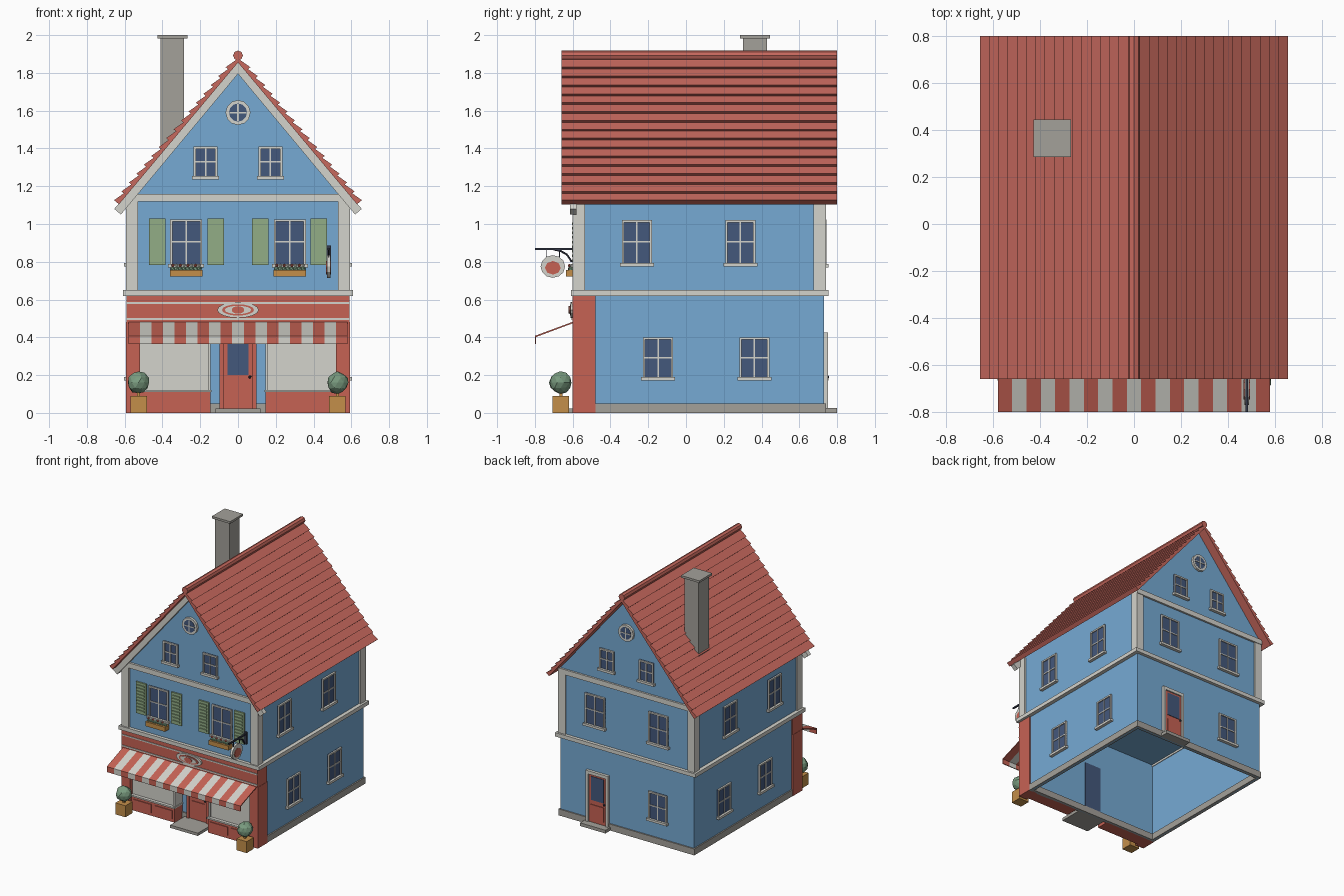
import bpy, bmesh, math, random
from mathutils import Matrix, Vector

if "Cube" in bpy.data.objects:
    bpy.data.objects.remove(bpy.data.objects["Cube"])

random.seed(4)

def mat(name, r, g, b):
    m = bpy.data.materials.new(name)
    lin = [(c / 255 / 12.92) if c < 11 else ((c / 255 + 0.055) / 1.055) ** 2.4 for c in (r, g, b)]
    m.diffuse_color = (*lin, 1)
    m.use_nodes = True
    m.node_tree.nodes["Principled BSDF"].inputs["Base Color"].default_value = m.diffuse_color
    return m

BLUE = mat("wall_blue", 118, 170, 212)
CREAM = mat("trim_cream", 212, 211, 204)
RED = mat("shop_red", 198, 98, 84)
ROOF = mat("roof_red", 198, 104, 93)
GLASS = mat("glass_navy", 68, 88, 124)
GREEN = mat("shutter_green", 146, 174, 134)
LEAF = mat("leaf_green", 122, 156, 128)
WOOD = mat("wood_ochre", 196, 143, 74)
STONE = mat("stone_grey", 164, 161, 154)
IRON = mat("iron_dark", 52, 56, 72)


class Part:
    """Collects simple solids into one named object."""
    def __init__(self, name, loc=(0, 0, 0), rot=0):
        self.name, self.loc, self.rot = name, loc, rot
        self.bm, self.mats = bmesh.new(), []

    def paint(self, verts, m):
        if m not in self.mats:
            self.mats.append(m)
        for f in {f for v in verts for f in v.link_faces}:
            f.material_index = self.mats.index(m)

    def box(self, x0, x1, y0, y1, z0, z1, m):
        mx = Matrix.Translation(((x0 + x1) / 2, (y0 + y1) / 2, (z0 + z1) / 2)) @ \
            Matrix.Diagonal((abs(x1 - x0), abs(y1 - y0), abs(z1 - z0), 1))
        self.paint(bmesh.ops.create_cube(self.bm, size=1, matrix=mx)["verts"], m)

    def prism(self, pts, y0, y1, m):
        vs = [self.bm.verts.new((x, y0, z)) for x, z in pts]
        f = self.bm.faces.new(vs)
        ext = bmesh.ops.extrude_face_region(self.bm, geom=[f])["geom"]
        new = [g for g in ext if isinstance(g, bmesh.types.BMVert)]
        bmesh.ops.translate(self.bm, verts=new, vec=(0, y1 - y0, 0))
        self.paint(vs + new, m)

    def disc(self, c, rx, rz, depth, m, seg=16, axis="Y"):
        turn = Matrix.Rotation(math.pi / 2, 4, "X") if axis == "Y" else Matrix.Rotation(math.pi / 2, 4, "Y")
        scale = Matrix.Diagonal((rx, 1, rz, 1)) if axis == "Y" else Matrix.Diagonal((1, rx, rz, 1))
        mx = Matrix.Translation(c) @ scale @ turn
        self.paint(bmesh.ops.create_cone(self.bm, cap_ends=True, segments=seg, radius1=1, radius2=1,
                                         depth=depth, matrix=mx)["verts"], m)

    def ball(self, c, r, m, sub=1, jitter=0.0):
        vs = bmesh.ops.create_icosphere(self.bm, subdivisions=sub, radius=r,
                                        matrix=Matrix.Translation(c))["verts"]
        for v in vs:
            v.co += (v.co - Vector(c)) * random.uniform(-jitter, jitter)
        self.paint(vs, m)

    def done(self):
        bmesh.ops.recalc_face_normals(self.bm, faces=self.bm.faces)
        me = bpy.data.meshes.new(self.name)
        self.bm.to_mesh(me)
        self.bm.free()
        for m in self.mats:
            me.materials.append(m)
        ob = bpy.data.objects.new(self.name, me)
        ob.location, ob.rotation_euler.z = self.loc, self.rot
        bpy.context.collection.objects.link(ob)
        return ob


# walls: hollow ground floor, solid gabled upper storey
p = Part("lower_walls")
p.box(-0.58, 0.58, -0.48, -0.47, 0, 0.64, BLUE)
p.box(-0.58, 0.58, 0.72, 0.73, 0, 0.64, BLUE)
for s in (-1, 1):
    p.box(s * 0.57, s * 0.58, -0.48, 0.73, 0, 0.64, BLUE)
p.box(-0.07, 0.07, -0.47, -0.466, 0.03, 0.42, GLASS)
p.done()
p = Part("upper_walls")
p.prism([(-0.58, 0.635), (0.58, 0.635), (0.58, 1.16), (0, 1.85), (-0.58, 1.16)], -0.585, 0.73, BLUE)
p.done()

# stone plinth and steps
p = Part("plinth")
p.box(-0.59, 0.59, -0.49, -0.46, 0, 0.05, STONE)
p.box(-0.59, 0.59, 0.71, 0.74, 0, 0.05, STONE)
for s in (-1, 1):
    p.box(s * 0.56, s * 0.59, -0.49, 0.74, 0, 0.05, STONE)
p.box(-0.12, 0.12, -0.67, -0.49, 0, 0.022, STONE)
p.box(0.14, 0.36, 0.73, 0.80, 0, 0.025, STONE)
p.done()

# cream trim: storey band, corner posts, gable bands, bargeboard
p = Part("trim")
p.box(-0.61, 0.61, -0.61, -0.56, 0.62, 0.65, CREAM)
p.box(-0.61, 0.61, 0.71, 0.755, 0.62, 0.65, CREAM)
for s in (-1, 1):
    p.box(s * 0.565, s * 0.61, -0.61, 0.755, 0.62, 0.65, CREAM)
    for y0, y1 in ((-0.6, -0.535), (0.675, 0.74)):
        p.box(s * 0.53, s * 0.592, y0, y1, 0.65, 1.14, CREAM)
p.box(-0.592, 0.592, -0.602, -0.57, 1.12, 1.16, CREAM)
p.box(-0.592, 0.592, 0.72, 0.745, 1.12, 1.16, CREAM)
p.prism([(0, 1.855), (0.655, 1.08), (0.62, 1.05), (0, 1.795), (-0.62, 1.05), (-0.655, 1.08)], -0.615, -0.58, CREAM)
p.done()

# roof: sawtooth tile rows extruded front to back, with ridge roll
A, ROWS, LEN = math.radians(50), 16, 0.98
def slope(s, off):
    return (s * math.cos(A) + off * math.sin(A), 1.855 - s * math.sin(A) + off * math.cos(A))
outer = []
for i in range(ROWS):
    outer += [slope(LEN * i / ROWS, 0.018), slope(LEN * (i + 1) / ROWS, 0.034)]
half = outer + [slope(LEN, 0)]
p = Part("tiled_roof")
p.prism([(0, 1.883)] + half + [(0, 1.855)] + [(-x, z) for x, z in reversed(half)], -0.66, 0.80, ROOF)
p.disc((0, 0.07, 1.892), 0.026, 0.026, 1.46, ROOF, seg=8)
p.done()

# chimney
p = Part("chimney")
p.box(-0.41, -0.285, 0.302, 0.428, 1.3, 1.985, STONE)
p.box(-0.427, -0.268, 0.285, 0.445, 1.983, 2.0, STONE)
p.done()


# windows and doors: local -y points out of the wall
def window(name, loc, rot, w, h, rows=2):
    p = Part(name, loc, rot)
    a = w / 2
    p.box(-a, a, -0.006, 0.004, 0, h, GLASS)
    for s in (-1, 1):
        p.box(s * a, s * (a - 0.012), -0.014, 0, 0, h, CREAM)
    p.box(-a, a, -0.014, 0, h - 0.012, h, CREAM)
    p.box(-a - 0.01, a + 0.01, -0.024, 0, -0.014, 0.004, CREAM)
    p.box(-0.004, 0.004, -0.011, 0, 0, h, CREAM)
    for i in range(1, rows):
        p.box(-a, a, -0.011, 0, h * i / rows - 0.004, h * i / rows + 0.004, CREAM)
    p.done()

def round_window(name, loc, rot):
    p = Part(name, loc, rot)
    p.disc((0, -0.005, 0), 0.066, 0.066, 0.026, CREAM, seg=12)
    p.disc((0, -0.017, 0), 0.048, 0.048, 0.006, GLASS, seg=12)
    p.box(-0.004, 0.004, -0.023, -0.018, -0.046, 0.046, CREAM)
    p.box(-0.046, 0.046, -0.023, -0.018, -0.004, 0.004, CREAM)
    p.done()

for side, rot, y in (("front", 0, -0.585), ("back", math.pi, 0.73)):
    for x in (-0.275, 0.275):
        window(side + "_upper_window", (x, y, 0.785), rot, 0.17, 0.24)
    for x in (-0.172, 0.172):
        window(side + "_gable_window", (x, y, 1.25), rot, 0.125, 0.16)
    round_window(side + "_round_window", (0, y, 1.59), rot)
window("back_lower_window", (-0.27, 0.73, 0.185), math.pi, 0.16, 0.215)
for side, s in (("right", 1), ("left", -1)):
    for y in (-0.26, 0.288):
        window(side + "_upper_window", (s * 0.58, y, 0.79), s * math.pi / 2, 0.16, 0.23)
    for y in (-0.148, 0.362):
        window(side + "_lower_window", (s * 0.58, y, 0.185), s * math.pi / 2, 0.16, 0.215)

def door(name, loc, rot, frame):
    p = Part(name, loc, rot)
    p.box(-0.075, 0.075, -0.012, 0, 0.02, 0.40, RED)
    p.box(-0.055, 0.055, -0.016, 0, 0.20, 0.385, GLASS)
    p.box(-0.055, 0.055, -0.017, 0, 0.05, 0.165, RED)
    for s in (-1, 1):
        p.box(s * 0.075, s * 0.097, -0.022, 0, 0.02, 0.425, frame)
    p.box(-0.097, 0.097, -0.022, 0, 0.40, 0.425, frame)
    p.ball((0.063, -0.02, 0.19), 0.009, IRON)
    p.done()

door("shop_door", (0, -0.48, 0), 0, RED)
door("back_door", (0.25, 0.73, 0), math.pi, CREAM)

# shopfront: pilasters, stall risers, display windows, fascia
p = Part("shopfront")
p.box(-0.59, 0.59, -0.60, -0.48, 0.48, 0.62, RED)
for z in (0.497, 0.582):
    p.box(-0.59, 0.59, -0.605, -0.595, z - 0.005, z + 0.005, CREAM)
for s in (-1, 1):
    p.box(s * 0.52, s * 0.592, -0.60, -0.48, 0, 0.48, RED)
    p.box(s * 0.145, s * 0.52, -0.58, -0.48, 0, 0.11, RED)
    for x in (0.165, 0.345):
        p.box(s * x, s * (x + 0.155), -0.586, -0.57, 0.025, 0.09, RED)
    p.box(s * 0.14, s * 0.52, -0.59, -0.48, 0.11, 0.122, CREAM)
    p.box(s * 0.15, s * 0.52, -0.565, -0.485, 0.12, 0.48, CREAM)
    p.box(s * 0.145, s * 0.16, -0.575, -0.48, 0.12, 0.48, CREAM)
p.done()
p = Part("fascia_plaque")
p.disc((0, -0.603, 0.545), 0.11, 0.042, 0.016, CREAM)
p.disc((0, -0.612, 0.545), 0.085, 0.03, 0.006, RED)
p.disc((0, -0.615, 0.545), 0.07, 0.022, 0.006, CREAM)
p.disc((0, -0.618, 0.545), 0.033, 0.02, 0.006, RED)
p.done()

# striped awning with hanging valance
p = Part("awning")
W = 1.16 / 19
for i in range(19):
    vs = []
    x0 = -0.58 + W * i
    for x in (x0, x0 + W):
        vs.append([p.bm.verts.new((x, y, z)) for y, z in
                   ((-0.60, 0.482), (-0.80, 0.408), (-0.80, 0.365), (-0.793, 0.365), (-0.793, 0.402), (-0.60, 0.474))])
    a, b = vs
    for k in range(6):
        p.bm.faces.new((a[k], a[(k + 1) % 6], b[(k + 1) % 6], b[k]))
    p.bm.faces.new(a)
    p.bm.faces.new(b)
    p.paint(a + b, CREAM if i % 2 else RED)
p.done()

# louvred shutters and flower boxes
for s in (-1, 1):
    for x0, x1 in ((0.075, 0.162), (0.383, 0.47)):
        p = Part("shutter")
        p.box(s * x0, s * x1, -0.597, -0.58, 0.782, 1.028, GREEN)
        for i in range(9):
            z = 0.80 + i * 0.0245
            p.box(s * (x0 + 0.012), s * (x1 - 0.012), -0.604, -0.59, z, z + 0.013, GREEN)
        p.done()
    p = Part("flower_box")
    cx = s * 0.275
    p.box(cx - 0.086, cx + 0.086, -0.635, -0.585, 0.722, 0.757, WOOD)
    for i in range(8):
        x = cx - 0.07 + i * 0.02
        p.ball((x, -0.61, 0.762), 0.015, LEAF, jitter=0.1)
        p.ball((x, -0.617 + 0.01 * (i % 2), 0.78), 0.009, (RED, CREAM)[i % 2])
    p.done()

# planters with clipped bushes
for s in (-1, 1):
    p = Part("planter")
    p.box(s * 0.483, s * 0.57, -0.707, -0.62, 0, 0.09, WOOD)
    p.box(s * 0.518, s * 0.534, -0.671, -0.655, 0.09, 0.12, WOOD)
    p.ball((s * 0.527, -0.664, 0.16), 0.058, LEAF, sub=2, jitter=0.07)
    p.done()

# hanging sign on iron bracket
p = Part("hanging_sign")
p.box(0.468, 0.492, -0.598, -0.585, 0.79, 0.885, IRON)
p.box(0.475, 0.486, -0.80, -0.59, 0.863, 0.874, IRON)
for y in (-0.74, -0.67):
    p.box(0.478, 0.483, y - 0.002, y + 0.002, 0.81, 0.865, IRON)
pts = [(-0.70, 0.865), (-0.665, 0.858), (-0.63, 0.838), (-0.605, 0.80)]
for (y0, z0), (y1, z1) in zip(pts, pts[1:]):
    d = Vector((0, y1 - y0, z1 - z0))
    mx = Matrix.Translation((0.48, (y0 + y1) / 2, (z0 + z1) / 2)) @ d.to_track_quat("Z", "Y").to_matrix().to_4x4()
    p.paint(bmesh.ops.create_cone(p.bm, cap_ends=True, segments=6, radius1=0.005, radius2=0.005,
                                  depth=d.length, matrix=mx)["verts"], IRON)
p.disc((0.48, -0.705, 0.775), 0.065, 0.06, 0.018, CREAM, seg=12, axis="X")
p.disc((0.48, -0.705, 0.768), 0.042, 0.036, 0.026, RED, seg=8, axis="X")
p.done()
